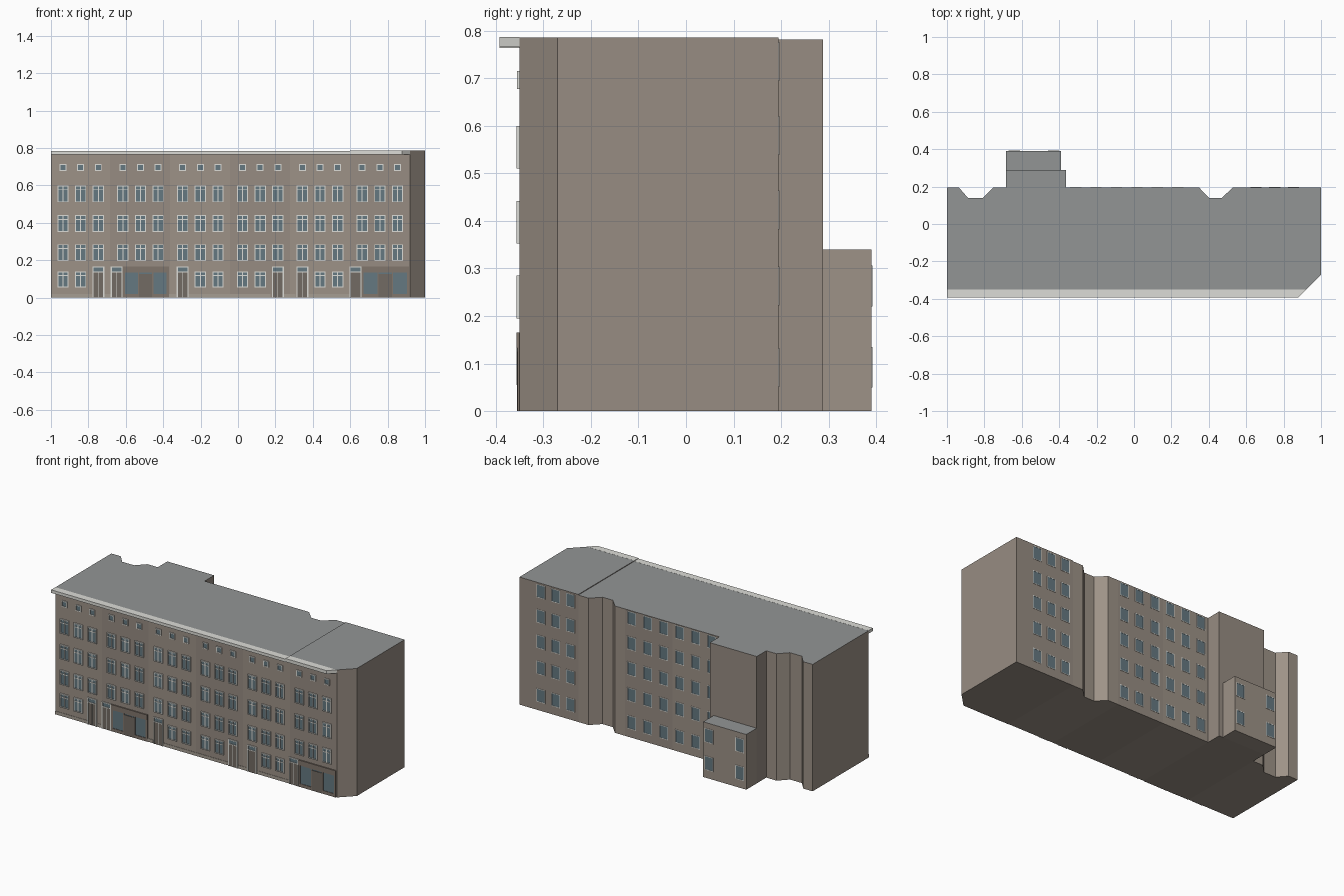
import bpy, bmesh

if "Cube" in bpy.data.objects:
    bpy.data.objects.remove(bpy.data.objects["Cube"])

def mat(name, c):
    m = bpy.data.materials.new(name)
    m.diffuse_color = (*c, 1)
    m.use_nodes = True
    m.node_tree.nodes["Principled BSDF"].inputs["Base Color"].default_value = m.diffuse_color
    return m

WALLS = [mat("wall_a", (0.34, 0.29, 0.245)), mat("wall_b", (0.31, 0.265, 0.225))]
ROOF = mat("roof", (0.29, 0.30, 0.30))
TRIM = mat("trim", (0.72, 0.72, 0.68))
GLASS = mat("glass", (0.13, 0.19, 0.22))
DOOR = mat("door", (0.17, 0.145, 0.125))
SHOP = mat("shop_surround", (0.22, 0.18, 0.15))
PLINTH = mat("plinth", (0.38, 0.34, 0.29))

def finish(name, bm, mats):
    bmesh.ops.recalc_face_normals(bm, faces=bm.faces)
    me = bpy.data.meshes.new(name)
    bm.to_mesh(me)
    bm.free()
    for m in mats:
        me.materials.append(m)
    ob = bpy.data.objects.new(name, me)
    bpy.context.collection.objects.link(ob)

def prism(name, pts, z0, z1, side, top):
    bm = bmesh.new()
    lo = [bm.verts.new((x, y, z0)) for x, y in pts]
    hi = [bm.verts.new((x, y, z1)) for x, y in pts]
    bm.faces.new(lo)
    bm.faces.new(hi).material_index = 1
    for i in range(len(pts)):
        j = (i + 1) % len(pts)
        bm.faces.new((lo[i], lo[j], hi[j], hi[i]))
    finish(name, bm, [side, top])

def boxes(name, items, m):
    bm = bmesh.new()
    for x0, x1, y0, y1, z0, z1 in items:
        vs = bmesh.ops.create_cube(bm, size=1)["verts"]
        for v in vs:
            v.co = (x1 if v.co.x > 0 else x0, y1 if v.co.y > 0 else y0,
                    z1 if v.co.z > 0 else z0)
    finish(name, bm, [m])

F, B, A = -0.35, 0.195, 0.39      # front wall, back wall, annex back wall

# Six house sections; each lists only its rear outline, from right to left
edges = [-1, -0.684, -0.364, -0.043, 0.278, 0.598, 1]
rear = {
    0: [(-0.684, B), (-0.754, B), (-0.807, 0.14), (-0.888, 0.14), (-0.936, B), (-1, B)],
    1: [(-0.364, 0.288), (-0.684, 0.288)],
    4: [(0.598, B), (0.527, B), (0.471, 0.14), (0.401, 0.14), (0.348, B), (0.278, B)],
}
for i in range(6):
    a, b = edges[i], edges[i + 1]
    front = [(a, F), (b, F)] if i < 5 else [(a, F), (0.92, F), (1, -0.27)]
    top = 0.786 if i == 5 else 0.782
    prism(f"house_section_{i + 1}", front + rear.get(i, [(b, B), (a, B)]),
          0, top, WALLS[i % 2], ROOF)

# Low annex behind the rear wing
prism("rear_annex", [(-0.684, 0.288), (-0.39, 0.288), (-0.39, A), (-0.684, A)],
      0, 0.34, WALLS[0], ROOF)

# Projecting cornice, cut along the corner chamfer
prism("cornice_left", [(-1, -0.392), (0.598, -0.392), (0.598, F), (-1, F)],
      0.764, 0.7825, TRIM, TRIM)
prism("cornice_right", [(0.598, -0.392), (0.878, -0.392), (0.92, F), (0.598, F)],
      0.766, 0.7865, TRIM, TRIM)

frames, glass, doors, shops, plinth = [], [], [], [], []

def window(x, z0, z1, w, wall, s, depth, bar, mullion=False):
    # s is the outward direction in y: -1 front, +1 back
    def add(lst, xa, xb, za, zb, d):
        y0, y1 = sorted((wall - s * 0.002, wall + s * d))
        lst.append((xa, xb, y0, y1, za, zb))
    l, r = x - w / 2, x + w / 2
    add(glass, l + bar / 2, r - bar / 2, z0 + bar / 2, z1 - bar / 2, depth * 0.4)
    add(frames, l, l + bar, z0, z1, depth)
    add(frames, r - bar, r, z0, z1, depth)
    add(frames, l + bar, r - bar, z0, z0 + bar, depth)
    add(frames, l + bar, r - bar, z1 - bar, z1, depth)
    if mullion:
        zt = z0 + (z1 - z0) * 0.74
        add(frames, x - bar / 2, x + bar / 2, z0 + bar, z1 - bar, depth * 0.85)
        add(frames, l + bar, r - bar, zt - bar / 2, zt + bar / 2, depth * 0.7)

def door(x):
    # Double leaf with light surround and a transom window
    for s in (-1, 1):
        frames.append((x + s * 0.029 - 0.003, x + s * 0.029 + 0.003, F - 0.006, F + 0.002, 0, 0.165))
        doors.append((x + s * 0.0135 - 0.0125, x + s * 0.0135 + 0.0125, F - 0.004, F + 0.002, 0, 0.134))
    for z in (0.134, 0.160):
        frames.append((x - 0.026, x + 0.026, F - 0.006, F + 0.002, z, z + 0.005))
    frames.append((x - 0.001, x + 0.001, F - 0.005, F + 0.002, 0, 0.134))
    glass.append((x - 0.026, x + 0.026, F - 0.003, F + 0.002, 0.139, 0.160))

def shop(l, r):
    # Dark surround, two display windows and a central door
    c, h = (l + r) / 2, 0.035
    shops.append((l, r, F - 0.007, F + 0.002, 0.133, 0.165))
    shops.append((l, r, F - 0.005, F + 0.002, 0, 0.02))
    for a, b in ((l, l + 0.012), (c - h - 0.006, c - h), (c + h, c + h + 0.006), (r - 0.012, r)):
        shops.append((a, b, F - 0.005, F + 0.002, 0.02, 0.133))
    for a, b in ((l + 0.012, c - h - 0.006), (c + h + 0.006, r - 0.012)):
        glass.append((a, b, F - 0.002, F + 0.002, 0.02, 0.133))
    doors.append((c - h, c + h, F - 0.0055, F + 0.002, 0, 0.125))
    glass.append((c - h, c + h, F - 0.002, F + 0.002, 0.125, 0.133))

# Front: three columns per section
door_cols = {(0, 2), (2, 0), (3, 2), (4, 0)}
for g in range(6):
    for c in range(3):
        x = -0.936 + 0.32 * g + 0.0945 * c
        window(x, 0.677, 0.715, 0.037, F, -1, 0.006, 0.005)
        for z0 in (0.51, 0.352, 0.195):
            window(x, z0, z0 + 0.09, 0.06, F, -1, 0.007, 0.005, True)
        if (g, c) in door_cols:
            door(x)
        elif g not in (1, 5):
            window(x, 0.055, 0.14, 0.06, F, -1, 0.007, 0.005, True)
for x in (-0.649, 0.628):
    door(x)
shop(-0.617, -0.37)
shop(0.66, 0.915)

# Plinth strip between the entrances
for a, b in ((-1, -0.78), (-0.715, -0.682), (-0.37, -0.332), (-0.267, 0.175),
             (0.243, 0.308), (0.376, 0.595)):
    plinth.append((a, b, F - 0.002, F + 0.002, 0, 0.02))

# Back: main wall, five storeys, and annex, two storeys
rows = (0.092, 0.263, 0.423, 0.58, 0.735)
for x in [0.853, 0.752, 0.652] + [0.234 - 0.1092 * i for i in range(6)]:
    for z in rows:
        window(x, z - 0.041, z + 0.041, 0.06, B, 1, 0.002, 0.004)
for x in (-0.43, -0.64):
    for z in rows[:2]:
        window(x, z - 0.043, z + 0.043, 0.06, A, 1, 0.002, 0.004)

boxes("window_and_door_frames", frames, TRIM)
boxes("window_glass", glass, GLASS)
boxes("entrance_doors", doors, DOOR)
boxes("shop_surrounds", shops, SHOP)
boxes("plinth", plinth, PLINTH)
